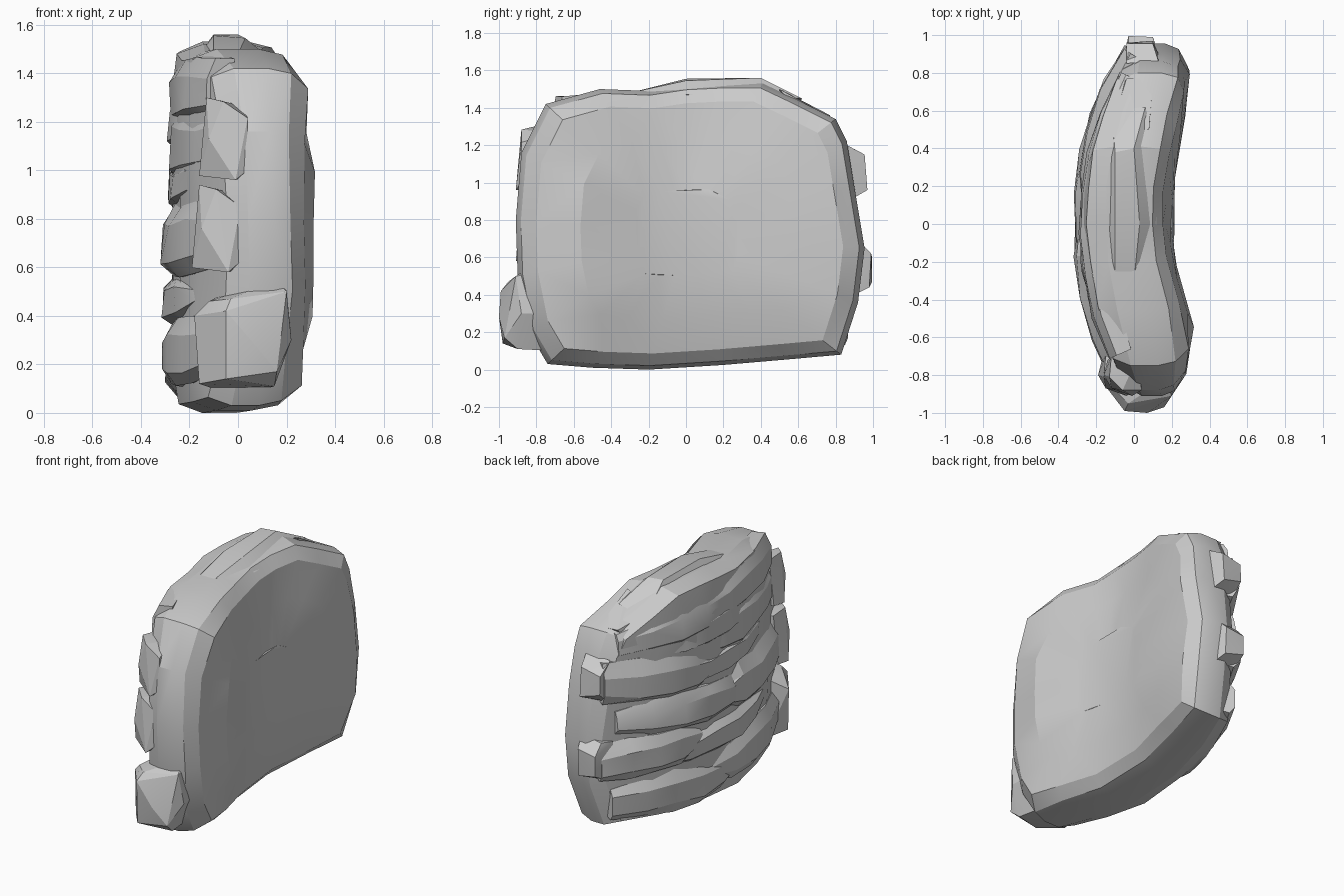
import bpy, bmesh, math, random
from mathutils import Vector

random.seed(4)


def back_x(y):
    return -0.33 + 0.25 * y * y + 0.05 * y ** 4


def lerp_table(table, t):
    for (a, va), (b, vb) in zip(table, table[1:]):
        if t <= b:
            return va + (vb - va) * max(0, (t - a) / (b - a))
    return table[-1][1]


FRONT = [(-1, .2), (-.85, .26), (-.62, .335), (-.4, .275), (-.2, .22), (0, .195),
         (.2, .21), (.45, .25), (.8, .3), (1, .25)]


def front_x(y, z):
    # the hollow face leans back a little at the bottom and top
    return lerp_table(FRONT, y) - 0.08 * max(0, 0.35 - z) / 0.3 - 0.05 * max(0, z - 1.05) / 0.4


def finish(name, bm):
    bmesh.ops.recalc_face_normals(bm, faces=bm.faces)
    me = bpy.data.meshes.new(name)
    bm.to_mesh(me)
    bm.free()
    ob = bpy.data.objects.new(name, me)
    bpy.context.collection.objects.link(ob)
    bpy.ops.object.select_all(action='DESELECT')
    ob.select_set(True)
    bpy.context.view_layer.objects.active = ob
    bpy.ops.object.shade_smooth_by_angle(angle=math.radians(20))
    return ob


def loft(name, rings):
    bm = bmesh.new()
    vs = [[bm.verts.new(p) for p in r] for r in rings]
    n = len(vs[0])
    for a, b in zip(vs, vs[1:]):
        for i in range(n):
            j = (i + 1) % n
            bm.faces.new((a[i], a[j], b[j], b[i]))
    bm.faces.new(vs[0])
    bm.faces.new(vs[-1])
    bmesh.ops.triangulate(bm, faces=bm.faces)
    return finish(name, bm)


def hull(name, pts):
    bm = bmesh.new()
    for p in pts:
        bm.verts.new(p)
    bmesh.ops.convex_hull(bm, input=bm.verts)
    return finish(name, bm)


# Main curved slab: side outline swept from hollow face to the back
OUT = [(-.74, .03), (-.5, .01), (-.2, 0), (.2, .025), (.55, .055), (.83, .08), (.92, .36),
       (.955, .65), (.9, .98), (.86, 1.22), (.8, 1.34), (.6, 1.44), (.41, 1.53), (.2, 1.53),
       (0, 1.52), (-.2, 1.49), (-.46, 1.5), (-.75, 1.42), (-.88, 1.16), (-.91, .8), (-.9, .5), (-.84, .2)]


def slab_ring(scale, mix):
    ring = []
    for y, z in OUT:
        yy, zz = y * scale, .72 + (z - .72) * scale
        f, b = front_x(yy, zz), back_x(yy) + .06
        shake = random.uniform(-.012, .006) if scale > .3 else 0
        ring.append((b + (f - b) * mix + shake, yy, zz))
    return ring


loft("main_slab", [slab_ring(s, m) for s, m in
                   [(.3, 1), (.62, 1), (.88, 1), (.97, .9), (1, .65), (1, .3),
                    (.95, .06), (.7, 0), (.4, 0), (.12, 0)]])

# Layered stones wrapped along the bulging back
SECTION = [(-.5, -.95), (.5, -1), (1, -.6), (.95, .4), (.5, .95), (-.5, 1)]


def stone(name, y0, y1, z0, z1, h, off, blunt0=.75, blunt1=.75, depth=.1):
    rings = []
    steps = max(4, round((y1 - y0) / .22))
    for k in range(steps + 1):
        t = k / steps
        y = y0 + (y1 - y0) * t
        slope = .5 * y + .2 * y ** 3
        normal = Vector((-1, slope, 0)).normalized()
        s = lerp_table([(0, blunt0), (.3, 1), (.7, 1), (1, blunt1)], t) * random.uniform(.94, 1.04)
        d = depth * (.35 + .65 * s)
        c = Vector((back_x(y) + off, y, z0 + (z1 - z0) * t)) - normal * depth
        rings.append([c + normal * (u * d + random.uniform(-.012, .004))
                      + Vector((0, 0, v * h * s + random.uniform(-.014, .014)))
                      for u, v in SECTION])
    loft(name, rings)


STONES = [
    # y start, y end, z start, z end, half height, inset, end blunting
    (-.80, .15, .27, .24, .15, .0, .8, .35),
    (-.20, .88, .19, .24, .14, .015, .3, .75),
    (-.60, .55, .48, .45, .11, .015, .3, .4),
    (.22, .955, .50, .53, .135, .0, .4, .85),
    (-.84, .05, .74, .70, .16, .0, .85, .3),
    (-.30, .86, .68, .78, .13, .0, .3, .6),
    (-.65, .35, .96, .92, .10, .035, .4, .3),
    (.05, .935, .92, 1.05, .15, .005, .3, .85),
    (-.80, .20, 1.12, 1.09, .16, .04, .8, .3),
    (-.45, .55, 1.20, 1.17, .12, .035, .4, .4),
    (-.72, .82, 1.34, 1.27, .145, .04, .85, .6),
]
for i, s in enumerate(STONES):
    stone(f"layer_stone_{i + 1:02d}", *s)

# Front end stones stacked up the narrow edge
hull("low_end_boulder", [
    (-.05, -.98, .14), (-.05, -.99, .42), (.16, -.97, .17), (-.03, -.95, .47), (.07, -1, .28),
    (.2, -.91, .5), (.22, -.88, .3), (.15, -.9, .11), (-.16, -.84, .12), (-.18, -.82, .4),
    (-.12, -.86, .46), (.2, -.74, .52), (.21, -.72, .3), (.12, -.7, .1), (-.1, -.7, .1),
    (.16, -.82, .55), (-.08, -.72, .48)])
# each end stone turns with the curve of the back
for name, x, z0, z1 in [("mid_end_stone", -.09, .58, .94), ("high_end_stone", -.06, .96, 1.3)]:
    hull(name, [(x + dx, -.9 + dy, z0 + (z1 - z0) * k) for dx, dy, k in [
        (-.1, .1, .05), (.05, -.01, .0), (.1, .02, .12), (.1, .02, .75), (0, .02, .95),
        (-.07, .09, 1), (-.06, .03, .5), (-.08, .18, .05), (.1, .2, .05), (.08, .2, .9), (-.06, .2, .95)]])

# Rear end stones poking out of the other edge
hull("rear_low_stone", [(-.03, .995, .47), (-.03, .995, .6), (.1, .98, .44), (.1, .99, .62),
                        (-.04, .9, .42), (.13, .9, .4), (-.03, .93, .67), (.12, .92, .69),
                        (-.06, .85, .44), (-.06, .85, .66)])
hull("rear_high_stone", [(-.04, .96, 1.0), (-.04, .955, 1.12), (.1, .97, .96), (.1, .955, 1.15),
                         (-.04, .88, .93), (.13, .9, .92), (-.04, .85, 1.19), (.13, .86, 1.2)])

# Cap stone along the top and a thin rear shoulder slab
hull("top_cap", [(-.2, .25, 1.4), (-.1, 0, 1.555), (-.1, .38, 1.56), (.0, .4, 1.56), (.03, 0, 1.545),
                 (-.22, -.1, 1.4), (-.1, -.3, 1.48), (.0, -.3, 1.48), (.12, .4, 1.47), (-.12, .6, 1.4),
                 (.06, .62, 1.45), (.12, 0, 1.47)])
hull("shoulder_slab", [(-.12, .5, 1.42), (.08, .5, 1.5), (-.04, .77, 1.36), (.1, .77, 1.35),
                       (-.08, .7, 1.25), (.1, .7, 1.25)])
